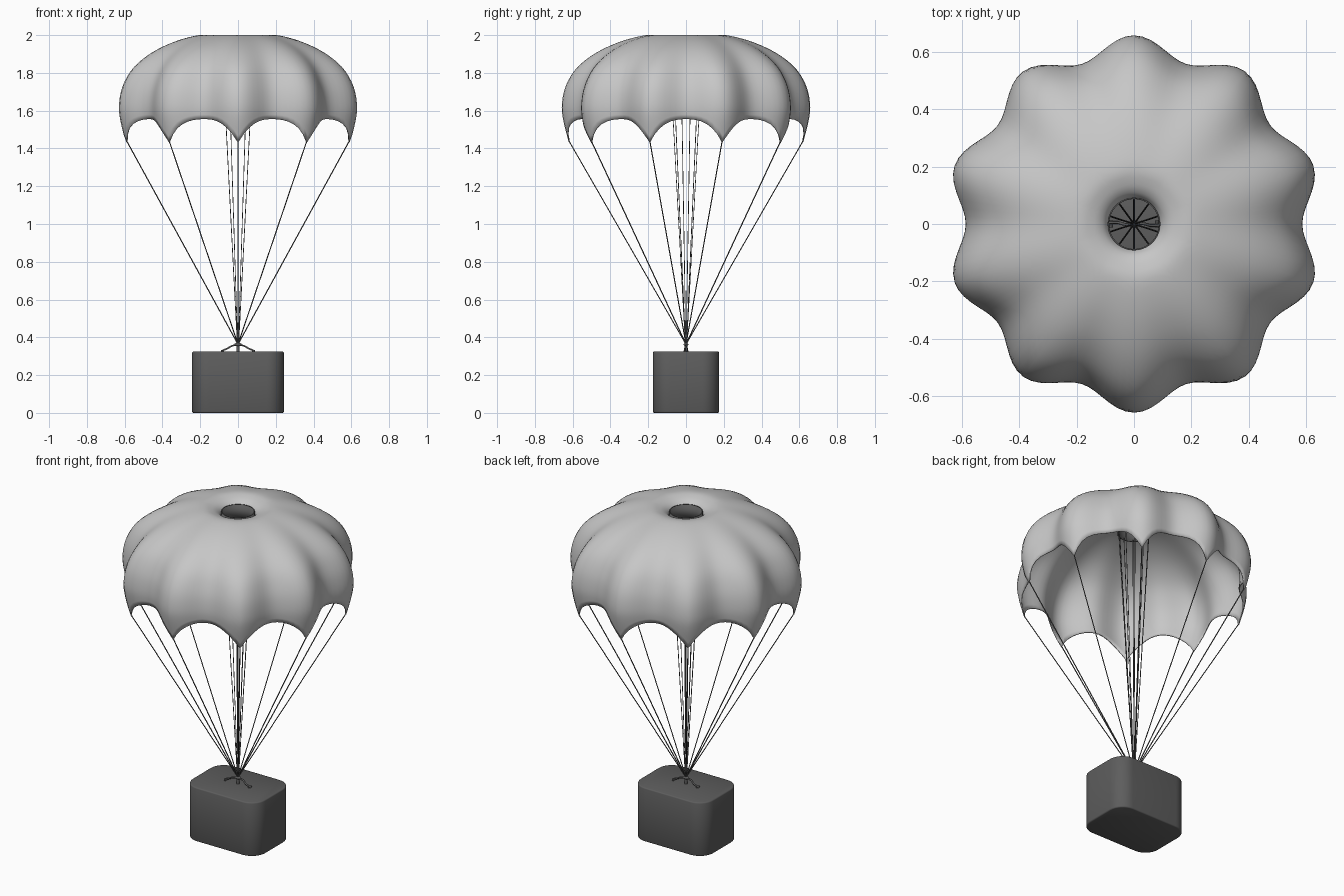
import bpy, bmesh, math
from mathutils import Vector

if "Cube" in bpy.data.objects:
    bpy.data.objects.remove(bpy.data.objects["Cube"])


def material(name, value):
    m = bpy.data.materials.new(name)
    m.use_nodes = True
    col = (value, value, value, 1)
    m.diffuse_color = col
    m.node_tree.nodes["Principled BSDF"].inputs["Base Color"].default_value = col
    return m


fabric = material("light grey fabric", 0.57)
dark = material("dark grey", 0.11)


def add_mesh(name, bm, mat):
    me = bpy.data.meshes.new(name)
    bm.to_mesh(me)
    bm.free()
    me.materials.append(mat)
    ob = bpy.data.objects.new(name, me)
    bpy.context.collection.objects.link(ob)
    return ob


def add_tube(name, paths, radius, mat, kind="POLY"):
    cu = bpy.data.curves.new(name, "CURVE")
    cu.dimensions = "3D"
    cu.bevel_depth = radius
    cu.bevel_resolution = 1
    cu.use_fill_caps = True
    for path in paths:
        sp = cu.splines.new(kind)
        sp.points.add(len(path) - 1)
        for p, co in zip(sp.points, path):
            p.co = (*co, 1)
        if kind == "NURBS":
            sp.order_u = 3
            sp.use_endpoint_u = True
    cu.materials.append(mat)
    ob = bpy.data.objects.new(name, cu)
    bpy.context.collection.objects.link(ob)
    return ob


def smooth(ob, angle=40):
    bpy.ops.object.select_all(action="DESELECT")
    ob.select_set(True)
    bpy.context.view_layer.objects.active = ob
    bpy.ops.object.shade_smooth_by_angle(angle=math.radians(angle))


def polar(r, a, z):
    return (r * math.cos(a), r * math.sin(a), z)


# Canopy: ridge profile from vent to hem tip, swept around ten gores
LOBES = 10
profile = [Vector(p) for p in (
    (0.09, 1.945), (0.108, 1.972), (0.145, 1.992), (0.21, 2.0), (0.34, 1.968),
    (0.47, 1.91), (0.575, 1.83), (0.635, 1.735), (0.657, 1.635), (0.65, 1.55),
    (0.62, 1.43))]


def sample(t):
    i = min(int(t), len(profile) - 2)
    f = t - i
    p1, p2 = profile[i], profile[i + 1]
    p0 = profile[i - 1] if i else p1 * 2 - p2
    p3 = profile[i + 2] if i + 2 < len(profile) else p2 * 2 - p1
    return 0.5 * (2 * p1 + (p2 - p0) * f + (2 * p0 - 5 * p1 + 4 * p2 - p3) * f**2
                  + (3 * p1 - p0 - 3 * p2 + p3) * f**3)


def ridge_angle(k):
    return math.pi / 2 + k * math.tau / LOBES


ROWS, STEPS = 34, 14
bm = bmesh.new()
rings = []
for i in range(ROWS + 1):
    ring = []
    for j in range(LOBES * STEPS):
        off = abs(2 * (j % STEPS) / STEPS - 1)      # 1 on a ridge, 0 in a valley
        t = i / ROWS * (8.95 + 1.05 * off**2.6)
        r, z = sample(t)
        ramp = max(0, min((t - 1.5) / 5.5, 1))
        ramp = ramp * ramp * (3 - 2 * ramp)
        valley = (1 + math.cos(math.pi * off)) / 2
        r *= 1 - 0.108 * ramp * valley
        ring.append(bm.verts.new(polar(r, ridge_angle(j / STEPS), z)))
    rings.append(ring)
for inner, outer in zip(rings, rings[1:]):
    n = len(inner)
    for j in range(n):
        k = (j + 1) % n
        bm.faces.new((inner[j], outer[j], outer[k], inner[k]))
canopy = add_mesh("canopy", bm, fabric)
smooth(canopy, 60)
shell = canopy.modifiers.new("thickness", "SOLIDIFY")
shell.thickness = 0.006
shell.offset = -1

# Vent collar: short open sleeve lining the hole
COLLAR_TOP, COLLAR_BOTTOM = 1.972, 1.875
bm = bmesh.new()
bmesh.ops.create_cone(bm, cap_ends=False, segments=40, radius1=0.092, radius2=0.092,
                      depth=COLLAR_TOP - COLLAR_BOTTOM)
bmesh.ops.translate(bm, verts=bm.verts, vec=(0, 0, (COLLAR_TOP + COLLAR_BOTTOM) / 2))
collar = add_mesh("vent_collar", bm, dark)
smooth(collar)
wall = collar.modifiers.new("thickness", "SOLIDIFY")
wall.thickness = 0.005

# Cords from the knot to the hem tips and to the vent collar
angles = [ridge_angle(k) for k in range(LOBES)]
KNOT_TOP = 0.37
add_tube("suspension_lines",
         [[polar(0.004, a, KNOT_TOP), polar(0.617, a, 1.435)] for a in angles], 0.003, dark)
add_tube("vent_lines",
         [[polar(0.004, a, KNOT_TOP), polar(0.086, a, COLLAR_BOTTOM + 0.01)] for a in angles],
         0.002, dark)

# Cargo box: upright edges strongly rounded, top and bottom edges slightly
HX, HY, HEIGHT = 0.243, 0.175, 0.325
bm = bmesh.new()
bmesh.ops.create_cube(bm, size=1)
for v in bm.verts:
    v.co = (v.co.x * 2 * HX, v.co.y * 2 * HY, (v.co.z + 0.5) * HEIGHT)
upright = [e for e in bm.edges if abs(e.verts[0].co.z - e.verts[1].co.z) > 0.1]
bmesh.ops.bevel(bm, geom=upright, offset=0.09, segments=8, profile=0.5, affect="EDGES")
rim = [e for e in bm.edges if abs(e.verts[0].co.z - e.verts[1].co.z) < 0.01]
bmesh.ops.bevel(bm, geom=rim, offset=0.007, segments=2, profile=0.5, affect="EDGES")
smooth(add_mesh("cargo_box", bm, dark), 50)

# Lifting strap on the lid, with a knot where the cords meet
half = [(0.0, 0.0, 0.362), (0.03, 0.004, 0.358), (0.06, -0.008, 0.338), (0.09, -0.004, 0.327)]
add_tube("lifting_strap", [[(s * x, s * y, z) for x, y, z in half] for s in (-1, 1)],
         0.005, dark, kind="NURBS")
for s, side in ((1, "left"), (-1, "right")):
    add_tube(side + "_strap_foot",
             [[(s * 0.08, -0.012, 0.327), (s * 0.08, 0.012, 0.327)]], 0.005, dark)
bm = bmesh.new()
bmesh.ops.create_uvsphere(bm, u_segments=12, v_segments=8, radius=1)
for v in bm.verts:
    v.co = (v.co.x * 0.02, v.co.y * 0.013, 0.362 + v.co.z * 0.009)
smooth(add_mesh("knot", bm, dark), 60)
bm = bmesh.new()
bmesh.ops.create_cone(bm, cap_ends=True, segments=10, radius1=0.008, radius2=0.008, depth=0.04)
bmesh.ops.translate(bm, verts=bm.verts, vec=(0, 0, 0.344))
smooth(add_mesh("knot_stem", bm, dark))
